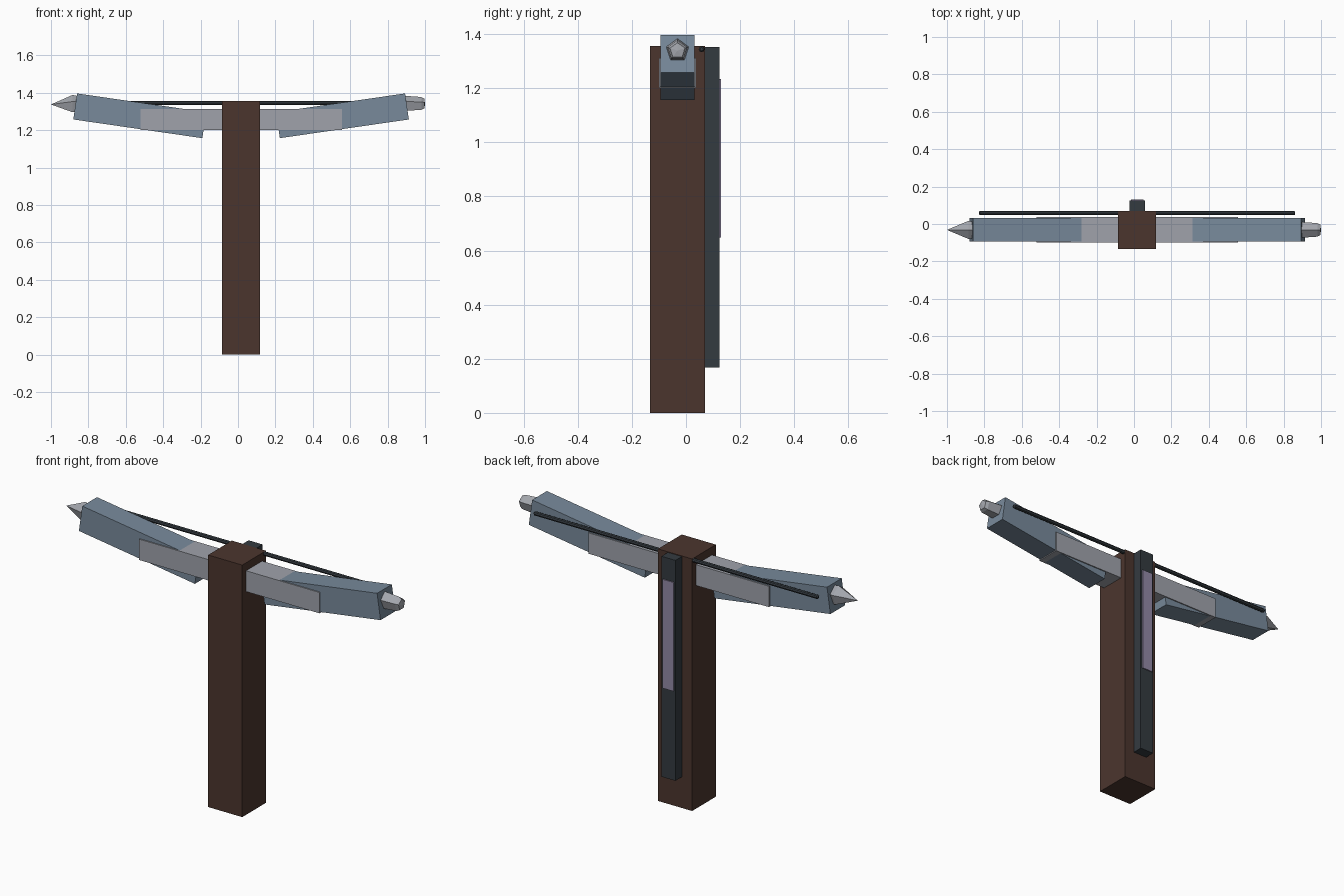
import bpy, bmesh, math
from mathutils import Matrix, Vector

if "Cube" in bpy.data.objects:
    bpy.data.objects.remove(bpy.data.objects["Cube"])

CX, CY = 0.0165, -0.0315      # shared centre line of the stock and bow


def material(name, rgb):
    m = bpy.data.materials.new(name)
    m.diffuse_color = (*rgb, 1)
    m.use_nodes = True
    m.node_tree.nodes["Principled BSDF"].inputs["Base Color"].default_value = m.diffuse_color
    return m


BROWN = material("dark brown wood", (0.071, 0.036, 0.027))
BLUE = material("blue grey steel", (0.19, 0.255, 0.33))
GREY = material("light grey wrap", (0.35, 0.365, 0.41))
METAL = material("pale metal", (0.37, 0.385, 0.42))
DARK = material("dark slate", (0.034, 0.043, 0.051))
PURPLE = material("muted purple", (0.29, 0.25, 0.38))


def finish(name, bm, mat):
    bmesh.ops.recalc_face_normals(bm, faces=bm.faces)
    me = bpy.data.meshes.new(name)
    bm.to_mesh(me)
    bm.free()
    me.materials.append(mat)
    ob = bpy.data.objects.new(name, me)
    bpy.context.collection.objects.link(ob)
    return ob


def box(name, centre, size, mat, tilt=0.0):
    """Box of the given size, tilted about the y axis."""
    bm = bmesh.new()
    m = (Matrix.Translation(centre) @ Matrix.Rotation(tilt, 4, 'Y')
         @ Matrix.Diagonal((*size, 1)))
    bmesh.ops.create_cube(bm, size=1, matrix=m)
    return finish(name, bm, mat)


def lathe_x(name, profile, sides, y, z, mat):
    """Loft rings of (x, radius) along x; zero radius gives a point."""
    bm = bmesh.new()
    rings = []
    for x, r in profile:
        if r == 0:
            rings.append([bm.verts.new((x, y, z))] * sides)
        else:
            rings.append([bm.verts.new((x, y + r * math.sin(2 * math.pi * i / sides),
                                        z + r * math.cos(2 * math.pi * i / sides)))
                          for i in range(sides)])
    for a, b in zip(rings, rings[1:]):
        for i in range(sides):
            j = (i + 1) % sides
            bm.faces.new(list(dict.fromkeys((a[i], a[j], b[j], b[i]))))
    for ring, (x, r) in ((rings[0], profile[0]), (rings[-1], profile[-1])):
        if r:
            bm.faces.new(ring)
    return finish(name, bm, mat)


# Stock, rear rail and its inlaid strip
box("stock", (CX, CY, 0.6775), (0.203, 0.202, 1.355), BROWN)
box("rail", (CX + 0.001, 0.096, 0.7595), (0.083, 0.057, 1.185), DARK)
box("rail_inlay", (CX, 0.126, 0.9405), (0.066, 0.008, 0.585), PURPLE)

# Bow limbs, mirrored about the stock
for side, name in ((1, "right_limb"), (-1, "left_limb")):
    box(name, (CX + side * 0.542, CY, 1.2765), (0.697, 0.125, 0.1405), BLUE,
        -side * math.radians(8.25))

# Straight wrap across the middle of the bow
box("bow_wrap", (CX + 0.001, CY, 1.256), (1.075, 0.137, 0.112), GREY)

# Bowstring
lathe_x("bowstring", [(-0.829, 0.006), (-0.824, 0.011), (0.857, 0.011), (0.862, 0.006)],
        8, 0.058, 1.344, DARK)

# Pointed tip on the left, blunt tip on the right
lathe_x("left_spike", [(-0.84, 0.042), (-0.885, 0.051), (-1.0, 0)], 5, CY, 1.337, METAL)
lathe_x("right_stud", [(0.87, 0.046), (0.98, 0.038), (0.996, 0.029), (1.0, 0)],
        5, CY, 1.339, METAL)
